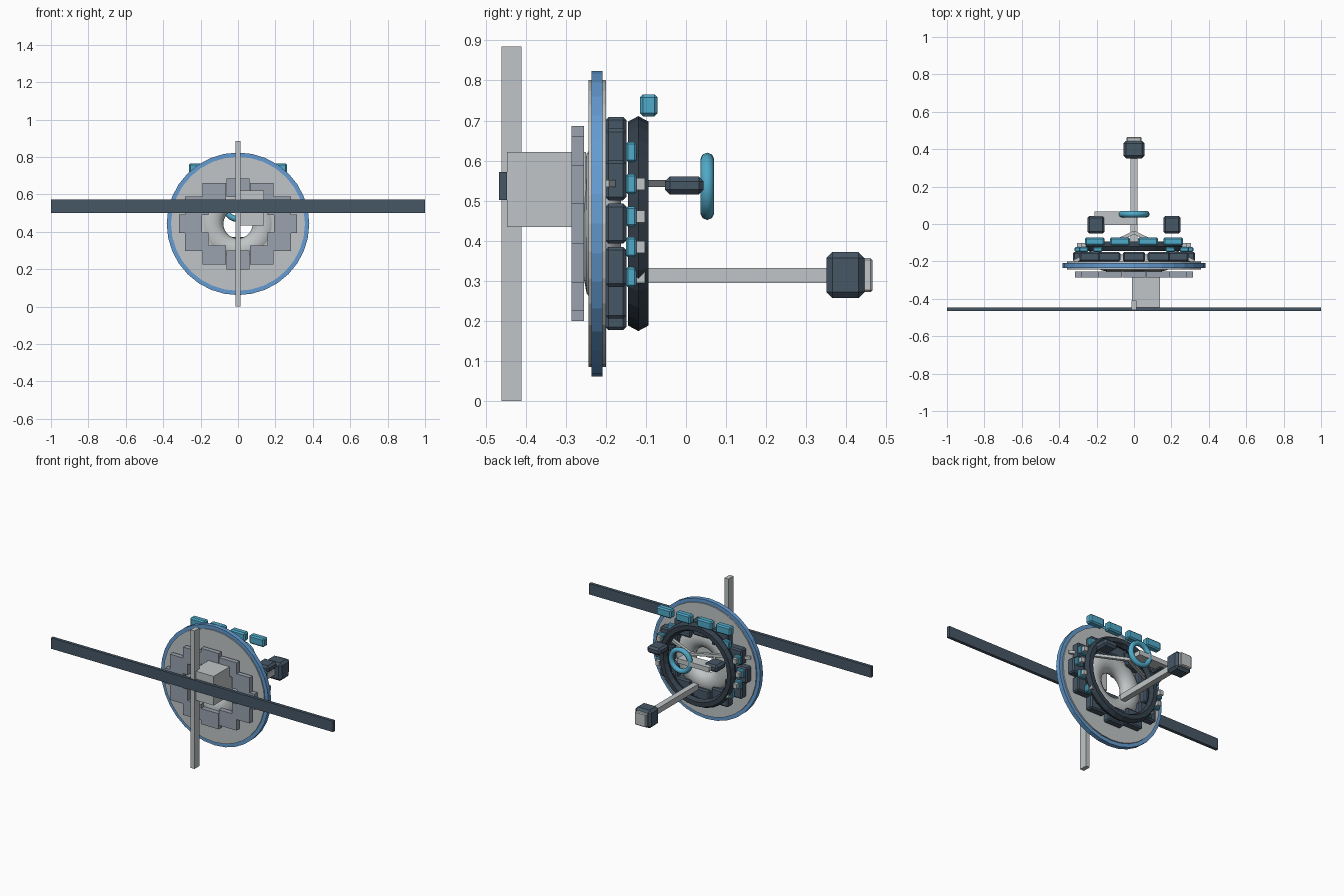
import bpy, bmesh, math
from mathutils import Vector

if "Cube" in bpy.data.objects:
    bpy.data.objects.remove(bpy.data.objects["Cube"])

CZ = 0.443  # height of the hub axis


def material(name, rgb):
    m = bpy.data.materials.new(name)
    m.diffuse_color = (*rgb, 1)
    m.use_nodes = True
    m.node_tree.nodes["Principled BSDF"].inputs["Base Color"].default_value = m.diffuse_color
    return m


GREY = material("light grey", (0.53, 0.56, 0.57))
DARK = material("slate", (0.062, 0.095, 0.133))
INK = material("dark slate", (0.035, 0.052, 0.073))
TEAL = material("teal", (0.08, 0.40, 0.58))
BLUE = material("blue", (0.127, 0.33, 0.64))
STEEL = material("steel grey", (0.32, 0.36, 0.43))


def finish(name, bm, mat, smooth=False):
    bmesh.ops.recalc_face_normals(bm, faces=bm.faces)
    me = bpy.data.meshes.new(name)
    bm.to_mesh(me)
    bm.free()
    me.materials.append(mat)
    ob = bpy.data.objects.new(name, me)
    bpy.context.collection.objects.link(ob)
    if smooth:
        for p in me.polygons:
            p.use_smooth = True
    return ob


def box(name, centre, size, mat, bevel=0.0):
    bm = bmesh.new()
    bmesh.ops.create_cube(bm, size=1)
    bmesh.ops.scale(bm, vec=size, verts=bm.verts)
    if bevel:
        bmesh.ops.bevel(bm, geom=list(bm.edges), offset=bevel, segments=1,
                        affect='EDGES')
    ob = finish(name, bm, mat)
    ob.location = centre
    return ob


def span(name, x, y, z, mat, bevel=0.0):
    """Box given by its limits on each axis."""
    lims = (x, y, z)
    return box(name, [(a + b) / 2 for a, b in lims],
               [b - a for a, b in lims], mat, bevel)


def lathe(name, profile, mat, z=CZ, sides=32, smooth=False):
    """Closed (radius, y) profile spun around the y axis."""
    bm = bmesh.new()
    rings = []
    for i in range(sides):
        a = 2 * math.pi * i / sides
        rings.append([bm.verts.new((r * math.sin(a), y, z + r * math.cos(a)))
                      for r, y in profile])
    n = len(profile)
    for i in range(sides):
        p, q = rings[i], rings[(i + 1) % sides]
        for j in range(n):
            k = (j + 1) % n
            bm.faces.new((p[j], p[k], q[k], q[j]))
    return finish(name, bm, mat, smooth)


def oval(major, y, rx, ry, count):
    """Oval tube section for a ring."""
    return [(major + rx * math.cos(2 * math.pi * i / count),
             y + ry * math.sin(2 * math.pi * i / count)) for i in range(count)]


# Crossed front bars and the box joining them to the hub
span("cross_bar", (-1, 1), (-0.466, -0.446), (0.502, 0.572), DARK)
span("upright_bar", (-0.014, 0.014), (-0.46, -0.41), (0, 0.885), GREY)
span("mount_box", (-0.01, 0.14), (-0.447, -0.25), (0.435, 0.622), GREY)

# Open disc, coloured rim and swollen hub ring
lathe("disc", [(0.14, -0.243), (0.358, -0.243), (0.358, -0.2), (0.14, -0.2)], GREY)
lathe("rim", [(0.35, -0.236), (0.381, -0.236), (0.381, -0.208), (0.35, -0.208)], BLUE)
lathe("hub_ring", oval(0.142, -0.208, 0.064, 0.046, 12), GREY, smooth=True)

# Rings of blocks on both faces of the disc
for i in range(12):
    a = math.pi * i / 6
    s, c = math.sin(a), math.cos(a)
    box("front_block", (0.254 * s, -0.27, CZ + 0.193 * c),
        (0.125, 0.03, 0.1), STEEL)
    box("rear_block", (0.266 * s, -0.175, CZ + 0.216 * c),
        (0.12, 0.052, 0.1), DARK, 0.008)

# Faceted rear ring
lathe("rear_ring", oval(0.24, -0.119, 0.028, 0.03, 6), INK, sides=28)

# Lit panels and knobs down both sides
for side in (-1, 1):
    for z in (0.622, 0.542, 0.461, 0.385, 0.31):
        x = 0.292 * math.sqrt(1 - ((z - CZ - 0.015) / 0.22) ** 2)
        box("side_panel", (side * x, -0.137, z), (0.05, 0.026, 0.05), TEAL, 0.005)
        if z < 0.6:
            box("side_knob", (side * x, -0.114, z), (0.025, 0.024, 0.03), GREY)

# Row of panels above the ring
for x in (-0.21, -0.075, 0.075, 0.21):
    box("top_panel", (x, -0.093, 0.738), (0.105, 0.044, 0.055), TEAL, 0.008)

# Slanted struts meeting behind the hub
for side in (-1, 1):
    a, b = Vector((0, -0.045, 0.541)), Vector((side * 0.32, -0.2, 0.545))
    d = b - a
    strut = box("strut", (a + b) / 2, (d.length, 0.018, 0.018), GREY)
    strut.rotation_euler = (0, 0, math.atan2(d.y, d.x))

# Side pods, link arm and hand ring
for side in (-1, 1):
    box("side_pod", (side * 0.203, -0.004, 0.538), (0.093, 0.096, 0.045), DARK, 0.012)
span("link_arm", (-0.21, 0.015), (-0.006, 0.068), (0.522, 0.552), GREY)
lathe("hand_ring", oval(0.068, 0.053, 0.016, 0.017, 8), TEAL, z=0.536, sides=20,
      smooth=True)

# Rear shaft with its end block and cap
span("shaft", (-0.018, 0.018), (-0.1, 0.36), (0.295, 0.332), GREY)
span("end_block", (-0.057, 0.057), (0.35, 0.445), (0.257, 0.372), DARK, 0.015)
span("end_cap", (-0.04, 0.04), (0.44, 0.465), (0.272, 0.357), GREY, 0.005)
